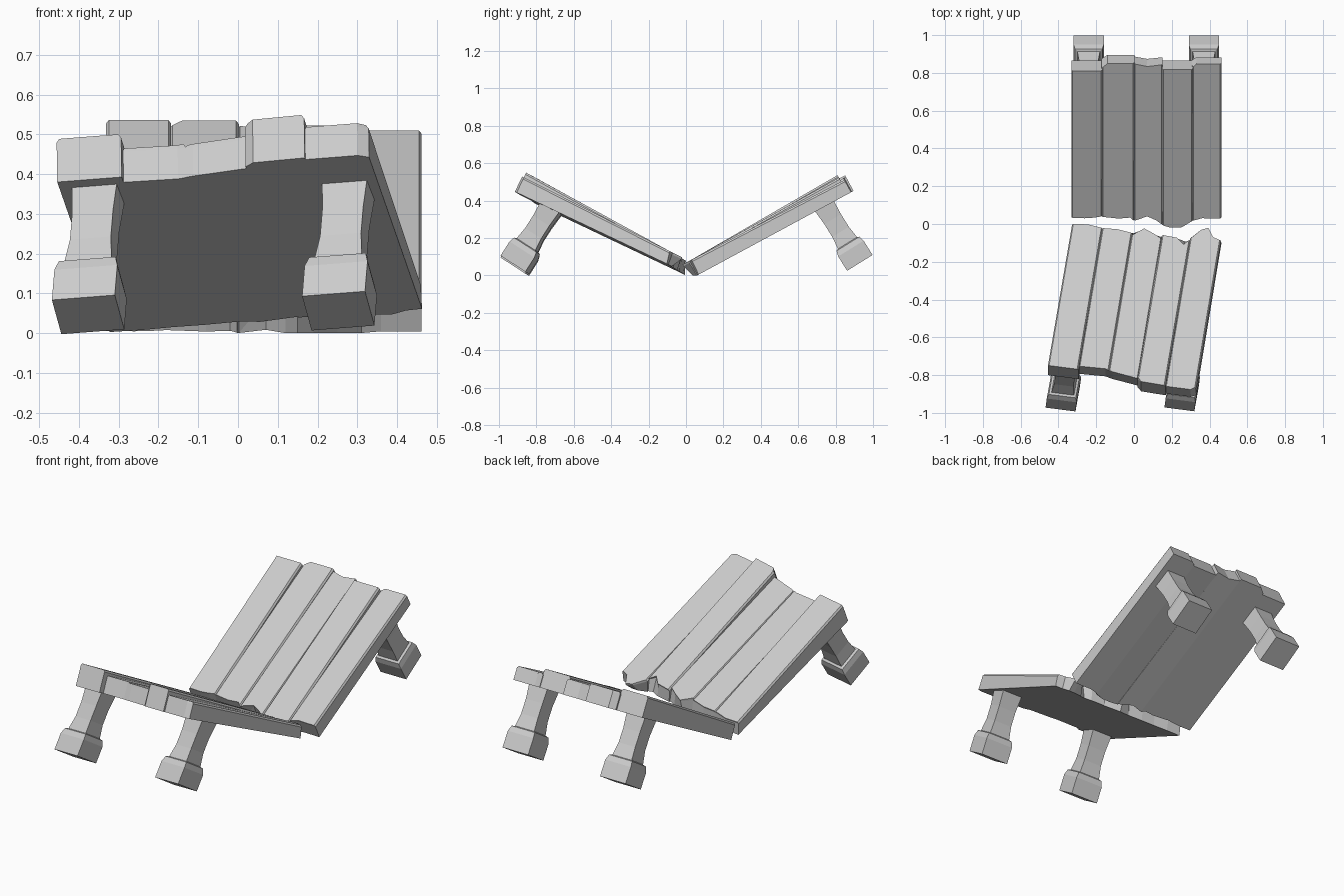
import bpy, bmesh, math
from mathutils import Vector

if "Cube" in bpy.data.objects:
    bpy.data.objects.remove(bpy.data.objects["Cube"])


def frame(origin, across, along):
    """Local frame: x across the planks, y from the break to the table end, z up off the underside."""
    x = Vector(across).normalized()
    y = Vector(along)
    y = (y - x * y.dot(x)).normalized()
    n = x.cross(y)
    if n.z < 0:
        n = -n
    return Vector(origin), x, y, n


def make_object(name, rings):
    """Skin a stack of equal-length rings and cap both ends."""
    bm = bmesh.new()
    vs = [[bm.verts.new(p) for p in r] for r in rings]
    k = len(vs[0])
    for a, b in zip(vs, vs[1:]):
        for i in range(k):
            j = (i + 1) % k
            bm.faces.new((a[i], a[j], b[j], b[i]))
    bm.faces.new(vs[0])
    bm.faces.new(vs[-1])
    bmesh.ops.recalc_face_normals(bm, faces=bm.faces)
    me = bpy.data.meshes.new(name)
    bm.to_mesh(me)
    bm.free()
    ob = bpy.data.objects.new(name, me)
    bpy.context.collection.objects.link(ob)
    return ob


def plank(name, fr, near, far, thick, thin, keep, mean):
    """near: jagged broken end, left to right; far: outer end, right to left.
    Thickness runs from thin at the break to thick; the underside is less jagged."""
    o, x, y, n = fr
    outline = near + far
    s0, s1 = near[0][0], near[-1][0]
    k = len(near)

    def ring(grow, drop):
        pts = []
        for i, (s, v) in enumerate(outline):
            s += -grow if s == s0 else grow if s == s1 else 0
            if drop is None:
                h = 0
                v = mean + (v - mean) * keep - mean * .8 if i < k else v
            else:
                h = thin + (thick - thin) * min(max(v, 0) / .9, 1) - drop
            p = o + x * s + y * v + n * h
            p.z = max(p.z, 0)
            pts.append(p)
        return pts

    return make_object(name, [ring(.002, None), ring(.002, .01), ring(-.005, 0)])


def tabletop(name, fr, planks, thin, keep, mean):
    """Union of neighbouring planks into one broken board."""
    obs = [plank(f"{name}_plank_{i + 1}", fr, *p, thin, keep, mean) for i, p in enumerate(planks)]
    base = obs[0]
    base.name = name
    for ob in obs[1:]:
        m = base.modifiers.new("join", 'BOOLEAN')
        m.operation, m.solver, m.object = 'UNION', 'EXACT', ob
    dg = bpy.context.evaluated_depsgraph_get()
    me = bpy.data.meshes.new_from_object(base.evaluated_get(dg))
    base.modifiers.clear()
    base.data = me
    for ob in obs[1:]:
        bpy.data.objects.remove(ob)


LEG = [(-.01, .058), (.08, .052), (.16, .052), (.23, .06),
       (.235, .072), (.265, .08), (.355, .08)]


def leg(name, fr, s, v, splay, lean=0):
    """Square leg with a waist and a block foot, splayed outwards."""
    o, x, y, n = fr
    c = o + x * s + y * v
    y2 = y * math.cos(splay) + n * math.sin(splay)
    d = y * math.sin(splay) - n * math.cos(splay) - x * lean
    make_object(name, [[c + d * h + x * (w * a) + y2 * (w * b)
                        for a, b in ((-1, -1), (1, -1), (1, 1), (-1, 1))] for h, w in LEG])


back = frame((-.33, .06, 0), (1, 0, 0), (0, .88, .475))
front = frame((-.32, 0, 0), (.775, -.10, .06), (-.135, -.80, .38))

# Back half planks
back_planks = [
    ([(0, .016), (.07, .014), (.12, .018), (.16, .025)], [(.16, .915), (0, .915)], .115),
    ([(.16, .022), (.25, .012), (.31, .018), (.33, 0)], [(.33, .95), (.19, .95), (.16, .925)], .095),
    ([(.33, 0), (.40, .025), (.45, 0), (.48, -.022)], [(.48, .935), (.40, .925), (.33, .94)], .085),
    ([(.48, -.03), (.52, -.042), (.58, -.042), (.64, -.005)], [(.64, .915), (.48, .915)], .10),
    ([(.64, 0), (.69, .014), (.79, .012)], [(.79, .935), (.66, .935), (.64, .92)], .075),
]
# Front half planks
front_planks = [
    ([(0, .033), (.08, .024), (.16, .034)], [(.16, .896), (0, .896)], .12),
    ([(.16, .034), (.24, .03), (.32, .04)], [(.32, .865), (.30, .86), (.16, .865)], .095),
    ([(.32, .05), (.38, .005), (.44, .03), (.48, .05)], [(.48, .89), (.34, .87), (.32, .865)], .09),
    ([(.48, .03), (.56, .035), (.60, .07), (.63, .04)], [(.63, .925), (.50, .92), (.48, .90)], .12),
    ([(.63, .025), (.68, -.03), (.715, -.047), (.75, .005), (.79, .015)], [(.79, .90), (.765, .915), (.63, .915)], .09),
]
tabletop("back_tabletop", back, back_planks, .088, .7, 0)
tabletop("front_tabletop", front, front_planks, .068, .3, .03)

# Legs
leg("back_left_leg", back, .09, .775, math.radians(3.5))
leg("back_right_leg", back, .70, .775, math.radians(3.5))
leg("front_left_leg", front, .087, .80, math.radians(7.5), .065)
leg("front_right_leg", front, .71, .71, math.radians(7.5), .065)
